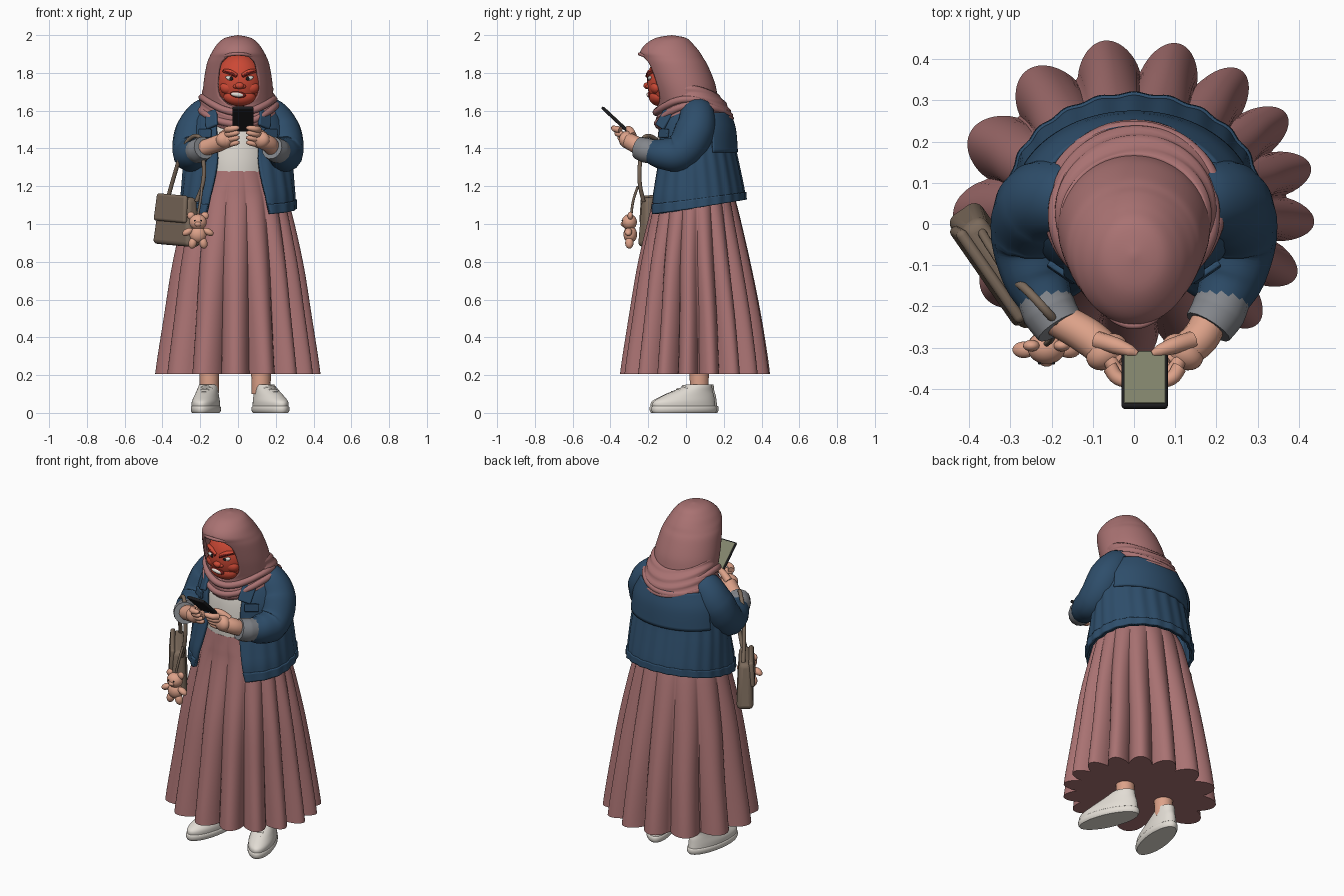
import bpy, bmesh, math
from math import sin, cos, pi, radians
from mathutils import Vector, Matrix

if "Cube" in bpy.data.objects:
    bpy.data.objects.remove(bpy.data.objects["Cube"])

def material(name, *rgb):
    m = bpy.data.materials.new(name)
    m.diffuse_color = (*rgb, 1)
    m.use_nodes = True
    m.node_tree.nodes["Principled BSDF"].inputs["Base Color"].default_value = m.diffuse_color
    return m

PINK = material("dusty_pink", .40, .17, .17)
DENIM = material("denim_blue", .027, .075, .145)
SKIN = material("skin", .72, .36, .25)
RED = material("angry_red", .60, .065, .035)
WHITE = material("off_white", .76, .72, .66)
GREY = material("cuff_grey", .23, .24, .26)
TAUPE = material("taupe_leather", .20, .145, .105)
BLACK = material("black", .012, .012, .014)
SCREEN = material("screen_olive", .22, .23, .15)
BROWN = material("dark_red_brown", .16, .012, .01)

def finish(name, bm, mat, angle=50):
    me = bpy.data.meshes.new(name)
    bm.to_mesh(me)
    bm.free()
    me.materials.append(mat)
    me.shade_smooth()
    me.set_sharp_from_angle(angle=radians(angle))
    ob = bpy.data.objects.new(name, me)
    bpy.context.collection.objects.link(ob)
    return ob

def spline(a, b, c, d, t):
    return .5 * (2*b + (c - a)*t + (2*a - 5*b + 4*c - d)*t*t + (3*b - a - 3*c + d)*t**3)

def loft(name, rings, mat, n=64, sub=5, shape=None, thick=0, cap=False, grow=0):
    """Rings (bottom to top): centre y, z, x radius, y radius, half front gap in degrees."""
    rings = [tuple(r) + (0,) * (5 - len(r)) for r in rings]
    rows, last = [], len(rings) - 1
    for i in range(last):
        four = [rings[min(max(i + k, 0), last)] for k in (-1, 0, 1, 2)]
        for s in range(sub):
            rows.append([spline(*v, s / sub) for v in zip(*four)])
    rows.append(rings[-1])
    bm = bmesh.new()
    grid = []
    for cy, z, rx, ry, gap in rows:
        g, row = radians(max(gap, 0)), []
        for k in range(n + 1):
            t = g + (2*pi - 2*g) * k / n
            k_out, dz = shape(t, z) if shape else (0, 0)
            row.append(bm.verts.new(((rx + grow + k_out) * sin(t),
                                     cy - (ry + grow + k_out) * cos(t), z + dz)))
        grid.append(row)
    for a, b in zip(grid, grid[1:]):
        for k in range(n):
            bm.faces.new((a[k], a[k+1], b[k+1], b[k]))
    if cap:
        bm.faces.new(grid[0][:n][::-1])
        bm.faces.new(grid[-1][:n])
    bmesh.ops.remove_doubles(bm, verts=bm.verts, dist=1e-5)
    ob = finish(name, bm, mat)
    if thick:
        mod = ob.modifiers.new("thickness", 'SOLIDIFY')
        mod.thickness, mod.offset = thick, -1
    return ob

def tube(name, pts, mat, cyclic=False):
    """Smooth tube through points (x, y, z, radius)."""
    cu = bpy.data.curves.new(name, 'CURVE')
    cu.dimensions, cu.bevel_depth, cu.bevel_resolution = '3D', 1, 5
    cu.resolution_u, cu.use_fill_caps = 8, True
    sp = cu.splines.new('BEZIER')
    sp.bezier_points.add(len(pts) - 1)
    sp.use_cyclic_u = cyclic
    for bp, p in zip(sp.bezier_points, pts):
        bp.co, bp.radius = p[:3], p[3]
        bp.handle_left_type = bp.handle_right_type = 'AUTO'
    cu.materials.append(mat)
    ob = bpy.data.objects.new(name, cu)
    bpy.context.collection.objects.link(ob)
    return ob

def ball(name, loc, size, mat, rot=(0, 0, 0)):
    bm = bmesh.new()
    bmesh.ops.create_uvsphere(bm, u_segments=28, v_segments=18, radius=1)
    ob = finish(name, bm, mat)
    ob.location, ob.scale, ob.rotation_euler = loc, size, rot
    return ob

def box(name, loc, size, mat, rot=(0, 0, 0), bevel=.01, taper=(1, 1)):
    bm = bmesh.new()
    bmesh.ops.create_cube(bm, size=1)
    for v in bm.verts:
        k = taper if v.co.z > 0 else (1, 1)
        v.co = Vector((v.co.x * size[0] * k[0], v.co.y * size[1] * k[1], v.co.z * size[2]))
    ob = finish(name, bm, mat, 35)
    ob.location, ob.rotation_euler = loc, rot
    mod = ob.modifiers.new("round", 'BEVEL')
    mod.width, mod.segments = bevel, 4
    return ob

# Skirt with blunt rounded pleats that fade toward the waist
def pleats(t, z):
    f = min(1, max(.04, (1.27 - z) / 1.0))
    return (.085 * (abs(sin(7.5*t - 1.6*cos(t) + .3)) + 1e-4)**.75 - .055) * f, 0
loft("skirt", [(.05, .205, .41, .37), (.05, .5, .372, .332), (.045, .8, .332, .285),
               (.045, 1.1, .27, .222), (.035, 1.2, .225, .198), (.03, 1.28, .19, .183)],
     PINK, n=300, shape=pleats, cap=True)

# Shirt
loft("shirt", [(.03, 1.25, .188, .18), (.03, 1.35, .195, .185), (.04, 1.5, .19, .185),
               (.05, 1.6, .16, .16), (.05, 1.66, .1, .1)], WHITE, cap=True)

# Jacket: open front, hem rising to the back, faint vertical seams
def denim(t, z):
    low = min(1, max(0, (1.35 - z) / .27))
    front = max(0, cos(t))
    return .003 * cos(22*t) * (z < 1.42) + .045 * front * min(1, low * 1.5), -.042 * cos(t) * low
hem = [(.07, 1.088, .30, .242, 30), (.07, 1.15, .298, .238, 27)]
yoke = [(.05, 1.38, .283, .213, 115), (.05, 1.5, .266, .203, 115), (.05, 1.59, .222, .176, 115)]
loft("jacket", hem + [(.06, 1.3, .29, .222, 23), (.05, 1.42, .277, .21, 24),
                      (.05, 1.5, .266, .204, 26), (.05, 1.59, .222, .176, 32), (.05, 1.67, .14, .12, 45)],
     DENIM, n=132, shape=denim, thick=.018)
loft("jacket_hem_band", hem[:1] + [(.07, 1.135, .298, .24, 27.5)], DENIM, n=132,
     shape=denim, thick=.014, grow=.007)
loft("jacket_back_yoke", yoke, DENIM, thick=.014, grow=.012)

# Head scarf: hood with a face opening, then the draped folds
loft("hood", [(.03, 1.58, .185, .18), (.015, 1.61, .185, .168), (.01, 1.64, .186, .164, 20),
              (0, 1.68, .186, .167, 33), (-.02, 1.75, .182, .172, 37), (-.053, 1.84, .167, .168, 35),
              (-.072, 1.88, .153, .163, 24), (-.085, 1.91, .138, .158, 0), (-.088, 1.95, .112, .128),
              (-.08, 1.985, .07, .08), (-.075, 2.0, 0, 0)], PINK, n=80, thick=.014)
def droop(t, z):
    return .004 * sin(z * 150 + 2*sin(t)), .045 * sin(t)**2 - .04 * max(0, cos(t))**2
loft("scarf_drape", [(.045, 1.53, .195, .187), (.045, 1.555, .213, .205), (.04, 1.6, .205, .195),
                     (.03, 1.65, .19, .175), (.01, 1.69, .18, .155)],
     PINK, shape=droop, thick=.015)
for j, (r, z, cy) in enumerate([(.203, 1.572, .04), (.19, 1.62, .02)]):
    loop = []
    for k in range(16):
        t = 2 * pi * k / 16
        loop.append((r * sin(t), cy - (r - .012) * cos(t), z + droop(t, z)[1] + .012*sin(t + j*2), .019))
    tube("scarf_fold", loop, PINK, True)
brim = []
for k in range(9):
    a = radians(-62 + 15.5*k)
    brim.append((.115 * sin(a), -.088 - .158 * cos(a) + .02 * (1 - cos(a)), 1.845 + .055 * cos(a), .009))
tube("hood_brim", brim, PINK)

# Face
ball("face", (.008, -.085, 1.755), (.125, .122, .148), RED)
ball("nose", (.008, -.205, 1.732), (.024, .02, .018), RED)
ball("jaw", (.008, -.145, 1.675), (.085, .052, .05), RED)
ball("mouth", (0, -.193, 1.685), (.042, .012, .017), BROWN, (0, .12, 0))
ball("teeth", (-.004, -.198, 1.685), (.034, .011, .012), WHITE, (0, .12, 0))
for s in (-1, 1):
    ball("cheek", (.008 + s*.058, -.155, 1.722), (.046, .034, .036), RED)
    ball("nostril", (.008 + s*.02, -.2, 1.728), (.014, .014, .011), RED)
    ball("eye", (.008 + s*.047, -.19, 1.77), (.028, .012, .012), WHITE, (0, -s*.3, 0))
    ball("pupil", (.008 + s*.043, -.2, 1.77), (.01, .005, .01), BLACK)
    tube("brow_ridge", [(.008 + s*.085, -.172, 1.812, .01), (.008 + s*.05, -.191, 1.804, .014),
                        (.008 + s*.014, -.2, 1.784, .012)], RED)
    tube("eyebrow", [(.008 + s*.085, -.18, 1.812, .004), (.008 + s*.05, -.202, 1.801, .006),
                     (.008 + s*.014, -.21, 1.781, .005)], BROWN)

# Arms, cuffs, hands, collar
for s in (-1, 1):
    tube("sleeve", [(s*.11, .06, 1.60, .075), (s*.17, .06, 1.575, .095), (s*.225, .045, 1.49, .108),
                    (s*.247, -.035, 1.378, .1), (s*.238, -.12, 1.37, .083), (s*.212, -.19, 1.385, .064)], DENIM)
    tube("cuff", [(s*.225, -.165, 1.382, .063), (s*.205, -.21, 1.39, .067),
                  (s*.18, -.25, 1.403, .061)], GREY)
    m = .026  # hands mirror about the phone's centre line
    def hx(d):
        return m + s * d
    tube("wrist", [(s*.185, -.23, 1.4, .043), (hx(.135), -.275, 1.425, .045),
                   (hx(.085), -.315, 1.447, .043), (hx(.055), -.335, 1.46, .022)], SKIN)
    ball("palm", (hx(.092), -.31, 1.446), (.054, .04, .046), SKIN, (0, 0, -s*.6))
    tube("thumb", [(hx(.115), -.282, 1.465, .022), (hx(.068), -.296, 1.495, .02),
                   (hx(.035), -.308, 1.505, .015), (hx(.018), -.315, 1.507, .007)], SKIN)
    for k in range(4):
        y, z = -.318 - .017*k, 1.42 + .026*k
        tube("finger", [(hx(.085), y + .022, z, .018), (hx(.066), y - .004, z + .005, .017),
                        (hx(.035), y - .014, z + .01, .014), (hx(.018), y - .012, z + .012, .007)], SKIN)
    box("collar_flap", (s*.14, -.115, 1.555), (.075, .02, .1), DENIM, (-.4, s*.35, s*.6), .008)
    box("chest_pocket_flap", (s*.175, -.118, 1.48), (.08, .015, .045), DENIM, (-.1, 0, s*.6), .005)

# Phone tilted toward the face
tilt = (radians(-43), 0, 0)
pc, normal = Vector((.026, -.378, 1.555)), Vector((0, .682, .731))
box("phone", pc, (.112, .185, .016), BLACK, tilt, .007)
box("phone_screen", pc + normal * .008, (.1, .17, .004), SCREEN, tilt, .001)

# Shoulder bag with flap and handle
turn = math.atan2(-.82, .57)
out = Vector((-.82, -.57, 0))
bc = Vector((-.322, -.105, 1.017))
box("bag_body", bc, (.335, .095, .26), TAUPE, (0, .05, turn), .025, (.82, .7))
box("bag_flap", bc + out * .037 + Vector((0, 0, .067)), (.29, .03, .145), TAUPE, (-.06, .05, turn), .014, (.92, .9))
tube("bag_handle", [(-.375, -.01, 1.12, .011), (-.345, -.06, 1.23, .011), (-.295, -.13, 1.38, .011),
                    (-.255, -.165, 1.452, .011), (-.2, -.225, 1.455, .011), (-.185, -.24, 1.36, .011),
                    (-.185, -.245, 1.22, .011), (-.22, -.225, 1.12, .011)], TAUPE)
tube("charm_cord", [(-.19, -.255, 1.2, .007), (-.2, -.28, 1.12, .007), (-.212, -.29, 1.05, .007)], TAUPE)

# Toy bear charm
ball("bear_head", (-.212, -.3, 1.01), (.046, .04, .042), SKIN)
ball("bear_body", (-.212, -.295, .945), (.045, .036, .045), SKIN)
ball("bear_muzzle", (-.212, -.332, 1.0), (.018, .014, .014), SKIN)
for s in (-1, 1):
    ball("bear_ear", (-.212 + s*.037, -.295, 1.044), (.02, .014, .021), SKIN)
    ball("bear_arm", (-.212 + s*.055, -.305, .958), (.03, .02, .018), SKIN, (0, s*.5, 0))
    ball("bear_leg", (-.212 + s*.028, -.3, .9), (.022, .022, .031), SKIN, (0, -s*.25, 0))
    ball("bear_eye", (-.212 + s*.017, -.337, 1.018), (.004, .004, .004), BLACK)

# Legs and shoes
for s, x, yaw in ((-1, -.17, -9), (1, .172, 23)):
    place = Matrix.Translation((x, -.01, 0)) @ Matrix.Rotation(radians(yaw), 4, 'Z')
    parts = [loft("shoe_sole", [(0, 0, .068, .177), (0, .012, .075, .184), (0, .03, .075, .184), (0, .036, .07, .18)],
                  WHITE, cap=True, sub=2),
             loft("shoe_upper", [(0, .03, .071, .178), (0, .06, .07, .174), (.025, .09, .062, .145),
                                 (.05, .115, .056, .112), (.072, .135, .052, .087), (.085, .15, .048, .073)],
                  WHITE, cap=True)]
    for k in range(4):
        y, z = -.095 + .03*k, .088 + .015*k
        parts.append(tube("shoe_lace", [(-.037, y + .01, z - .006, .006), (0, y, z + .008, .006),
                                        (.037, y + .01, z - .006, .006)], WHITE))
    for p in parts:
        p.matrix_world = place
    ax = -.152 if s < 0 else .122
    tube("ankle", [(ax, .07, .1, .05), (ax, .07, .2, .052), (ax, .07, .35, .06)], SKIN)
